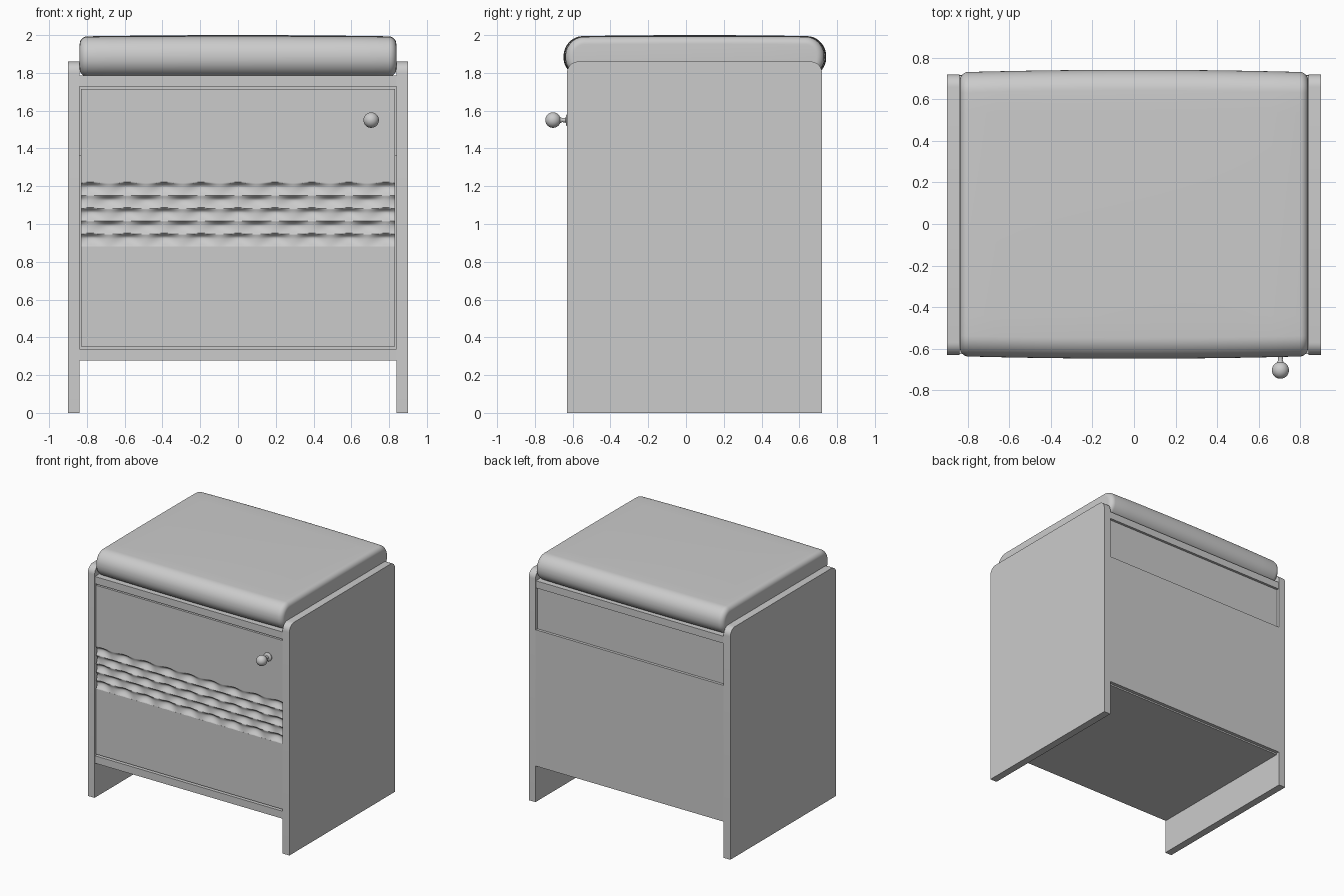
import bpy, bmesh, math
from math import sin, cos, pi, sqrt

if "Cube" in bpy.data.objects:
    bpy.data.objects.remove(bpy.data.objects["Cube"])


def make(name, bm, smooth=False):
    bmesh.ops.recalc_face_normals(bm, faces=bm.faces[:])
    me = bpy.data.meshes.new(name)
    bm.to_mesh(me)
    bm.free()
    ob = bpy.data.objects.new(name, me)
    bpy.context.collection.objects.link(ob)
    if smooth:
        bpy.context.view_layer.objects.active = ob
        bpy.ops.object.select_all(action='DESELECT')
        ob.select_set(True)
        bpy.ops.object.shade_smooth_by_angle(angle=math.radians(35))
    return ob


def box(name, x, y, z):
    bm = bmesh.new()
    bmesh.ops.create_cube(bm, size=1)
    for v in bm.verts:
        v.co = [r[0] + (c + 0.5) * (r[1] - r[0]) for c, r in zip(v.co, (x, y, z))]
    return make(name, bm)


def loft(name, rings, smooth=True):
    bm = bmesh.new()
    loops = [[bm.verts.new(p) for p in ring] for ring in rings]
    n = len(loops[0])
    for a, b in zip(loops, loops[1:]):
        for i in range(n):
            bm.faces.new((a[i], a[(i + 1) % n], b[(i + 1) % n], b[i]))
    bm.faces.new(loops[0][::-1])
    bm.faces.new(loops[-1])
    return make(name, bm, smooth)


# Side panels with rounded top corners
def panel_outline(x):
    r, pts = 0.06, [(x, -0.63, 0), (x, 0.72, 0)]
    for cy, a0 in ((0.72 - r, 0), (-0.63 + r, pi / 2)):
        for i in range(9):
            a = a0 + pi / 2 * i / 8
            pts.append((x, cy + r * cos(a), 1.86 - r + r * sin(a)))
    return pts


for side, s in (("left", -1), ("right", 1)):
    loft(side + "_side_panel", [panel_outline(s * 0.84), panel_outline(s * 0.90)])

# Shelves and back panels
W = (-0.84, 0.84)
box("seat_board", W, (-0.625, 0.715), (1.727, 1.785))
box("bottom_board", W, (-0.625, 0.69), (0.278, 0.338))
box("upper_back_panel", W, (0.67, 0.695), (1.36, 1.73))
box("lower_back_panel", W, (0.69, 0.717), (0.29, 1.39))


# Cushion: rounded section, soft ends and a slightly crowned top
def cushion_ring(x, d):
    hy, hz, r = 0.694 - d, 0.104 - d, 0.10 - d
    pts = []
    for sy, sz, a0 in ((1, 1, 0), (-1, 1, pi / 2), (-1, -1, pi), (1, -1, 1.5 * pi)):
        for i in range(11):
            a = a0 + pi / 2 * i / 10
            pts.append((sy * (hy - r) + r * cos(a), sz * (hz - r) + r * sin(a)))
        if (sy, sz) == (1, 1):
            pts += [((hy - r) * (1 - i / 6), hz) for i in range(1, 12)]
    bow = 1 - (x / 0.84) ** 2
    out = []
    for y, z in pts:
        if z > 0:
            z += 0.012 * (z / hz) * (0.4 + 0.6 * bow) * (1 - 0.6 * (y / hy) ** 2)
        out.append((x, 0.047 + y * (0.985 + 0.017 * bow), 1.884 + z))
    return out


R, X = 0.04, 0.838
stations = [(X - R + R * sin(pi / 2 * i / 8), R - R * cos(pi / 2 * i / 8)) for i in range(9)]
mid = [((X - R) * i / 6, 0) for i in range(-5, 6)]
rings = [(-x, d) for x, d in reversed(stations)] + mid + stations
loft("cushion", [cushion_ring(x, d) for x, d in rings])

# Door with a carved band of staggered gouges
FRONT = -0.622
box("upper_door", (-0.832, 0.832), (FRONT, -0.575), (1.225, 1.715))
box("lower_door", (-0.832, 0.832), (FRONT, -0.575), (0.352, 0.88))


def carve(x, z):
    depth = 0
    for row in range(5):
        t = (1.217 - row * 0.0675 - z) / 0.0675
        phase = 0.5 * (row % 2)
        c = 0.5 + 0.5 * cos(2 * pi * (x / 0.195 - phase))
        t = (t + 0.10 * (c - 0.5)) if row % 2 == 0 else t
        if 0 < t < 1:
            p = sin(pi / 2 * t / 0.35) if t < 0.35 else cos(pi / 2 * (t - 0.35) / 0.65)
            depth = max(depth, 0.024 * p * (0.2 + 0.8 * c))
    return depth


bm = bmesh.new()
NX, NZ = 204, 92
grid = []
for j in range(NZ + 1):
    z = 0.88 + 0.345 * j / NZ
    row = []
    for i in range(NX + 1):
        x = -0.832 + 1.664 * i / NX
        row.append(bm.verts.new((x, FRONT + carve(x, z), z)))
    grid.append(row)
for j in range(NZ):
    for i in range(NX):
        bm.faces.new((grid[j][i], grid[j][i + 1], grid[j + 1][i + 1], grid[j + 1][i]))
back = [bm.verts.new((x, -0.575, z)) for x, z in
        ((-0.832, 0.88), (0.832, 0.88), (0.832, 1.225), (-0.832, 1.225))]
bm.faces.new(back[::-1])
bm.faces.new([r[0] for r in grid] + [back[3], back[0]])
bm.faces.new([r[-1] for r in reversed(grid)] + [back[1], back[2]])
make("carved_door_band", bm, True)

# Knob turned from a profile: base disc, stem and ball
profile = [(0.034, -0.615), (0.034, -0.628), (0.028, -0.634), (0.013, -0.637), (0.011, -0.655)]
for i in range(2, 16):
    a = pi * (1 - i / 16)
    profile.append((0.041 * sin(a), -0.704 - 0.041 * cos(a)))
profile = profile[:5] + [(r, y) for r, y in sorted(profile[5:], key=lambda q: -q[1])]
profile.append((0.002, -0.745))
loft("door_knob", [[(0.705 + r * cos(2 * pi * k / 32), y, 1.55 + r * sin(2 * pi * k / 32))
                    for k in range(32)] for r, y in profile])
